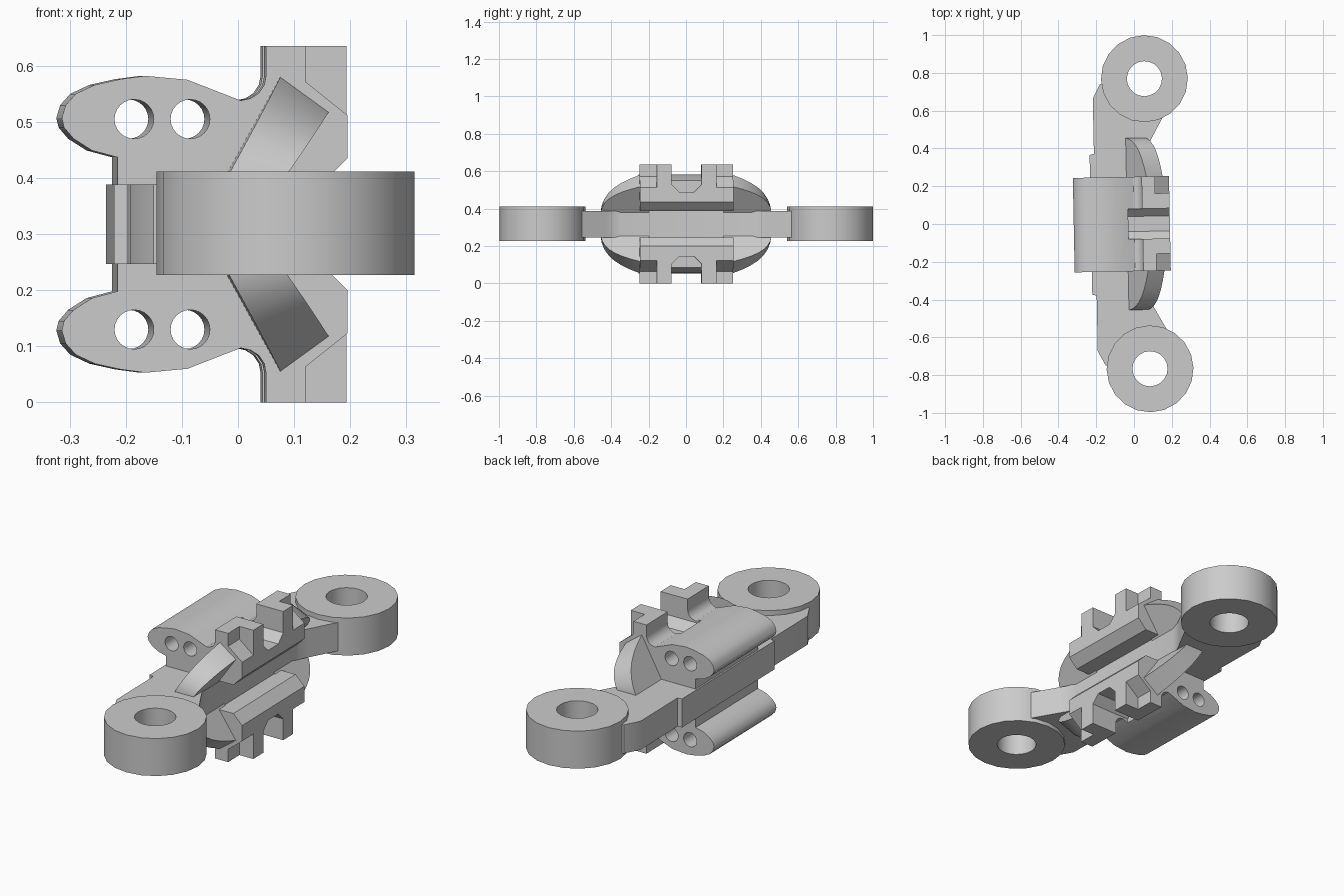
import bpy, bmesh, math
from mathutils import Vector

if "Cube" in bpy.data.objects:
    bpy.data.objects.remove(bpy.data.objects["Cube"])

MID = 0.3175          # mirror plane height
TILT = 0.0195         # whole model is turned slightly about z
parts, cutters = [], []


def place(name, bm, cutter=False):
    bmesh.ops.recalc_face_normals(bm, faces=bm.faces)
    bmesh.ops.translate(bm, verts=bm.verts, vec=(0, 0, -MID))
    me = bpy.data.meshes.new(name)
    bm.to_mesh(me)
    bm.free()
    ob = bpy.data.objects.new(name, me)
    ob.location.z = MID
    ob.rotation_euler.z = TILT
    bpy.context.collection.objects.link(ob)
    ob.hide_render = cutter
    (cutters if cutter else parts).append(ob)
    return ob


def loft(name, sections, cutter=False, closed=False):
    """Skin a row of equal-length sections; cap the ends unless closed."""
    bm = bmesh.new()
    rows = [[bm.verts.new(p) for p in s] for s in sections]
    n = len(rows[0])
    pairs = list(zip(rows, rows[1:])) + ([(rows[-1], rows[0])] if closed else [])
    for a, b in pairs:
        for i in range(n):
            j = (i + 1) % n
            bm.faces.new((a[i], a[j], b[j], b[i]))
    if not closed:
        bm.faces.new(rows[0])
        bm.faces.new(rows[-1])
    return place(name, bm, cutter)


def along_y(name, pts, y0, y1, cutter=False):
    return loft(name, [[(x, y, z) for x, z in pts] for y in (y0, y1)], cutter)


def mirror(ob, y=False, z=False):
    m = ob.modifiers.new("mirror", 'MIRROR')
    m.use_axis = (False, y, z)
    m.use_mirror_merge = False


def circle(cx, cy, r, n):
    return [(cx + r * math.cos(2 * math.pi * i / n),
             cy + r * math.sin(2 * math.pi * i / n)) for i in range(n)]


# jaw: rounded lug, fillet, post and chamfered nose
jaw = along_y("jaw", [
    (-.22, .33), (-.22, .437), (-.265, .449), (-.298, .47), (-.315, .49),
    (-.319, .507), (-.312, .53), (-.294, .55), (-.26, .566), (-.215, .576),
    (-.17, .582), (-.095, .575), (0, .538), (.018, .542), (.032, .551),
    (.042, .566), (.045, .582), (.045, .635), (.19, .635), (.19, .435),
    (.143, .388), (.05, .388), (.05, .33)], -.25, .25)

# cutters: pin holes, centre notch, outer post corners
for cx in (-.19, -.09):
    along_y("hole_cutter", circle(cx, .505, .035, 24), -.4, .4, True)
notch = [(-.08, .7), (-.08, .53), (-.04, .49), (.04, .49), (.08, .53), (.08, .7)]
loft("notch_cutter", [[(x, y, z) for y, z in notch] for x in (-.03, .3)], True)
corner = [(.115, .7), (.115, .572), (.19, .512), (.25, .464), (.25, .7)]
for s in (-1, 1):
    along_y("corner_cutter", corner, s * .16, s * .3, True)
for c in cutters:
    b = jaw.modifiers.new("cut", 'BOOLEAN')
    b.operation, b.solver, b.object = 'DIFFERENCE', 'EXACT', c
mirror(jaw, z=True)

# curved diagonal wings on both sides of each jaw
A0, A1 = Vector((-.04, .38)), Vector((.08, .597))
B0, B1 = Vector((.06, .38)), Vector((.165, .529))
rows = []
for y, t in [(.2, .98), (.25, .92), (.3, .83), (.345, .73), (.385, .61),
             (.415, .48), (.437, .33), (.45, .18), (.455, .04)]:
    rows.append([(p.x, y, p.y) for p in (A0, A0.lerp(A1, t), B0.lerp(B1, t), B0)])
wing = loft("wing", rows)
mirror(wing, y=True, z=True)

# flat arm joining the jaws to the eyes
half = [(-.228, 0), (-.228, .37), (-.205, .375), (-.205, .67), (-.165, .745),
        (-.1, .75), (-.06, .65), (.07, .6), (.162, .56), (.09, .43),
        (.068, .39), (.06, .35), (.06, 0)]
outline = half + [(x, -y) for x, y in half[-2:0:-1]]
loft("arm", [[(x, y, z) for x, y in outline] for z in (.247, .388)])

# ring eyes at both ends
for s in (-1, 1):
    ring = []
    for r, z in ((.23, .227), (.23, .412), (.093, .412), (.093, .227)):
        ring.append([(x, y, z) for x, y in circle(.07, s * .768, r, 20)])
    loft("eye_ring", ring, closed=True)

# bake modifiers, drop cutters, smooth the curved faces
bpy.ops.object.select_all(action='DESELECT')
for ob in parts:
    ob.select_set(True)
bpy.context.view_layer.objects.active = jaw
bpy.ops.object.convert(target='MESH')
for c in cutters:
    bpy.data.objects.remove(c)
bpy.ops.object.shade_smooth_by_angle(angle=math.radians(30))
